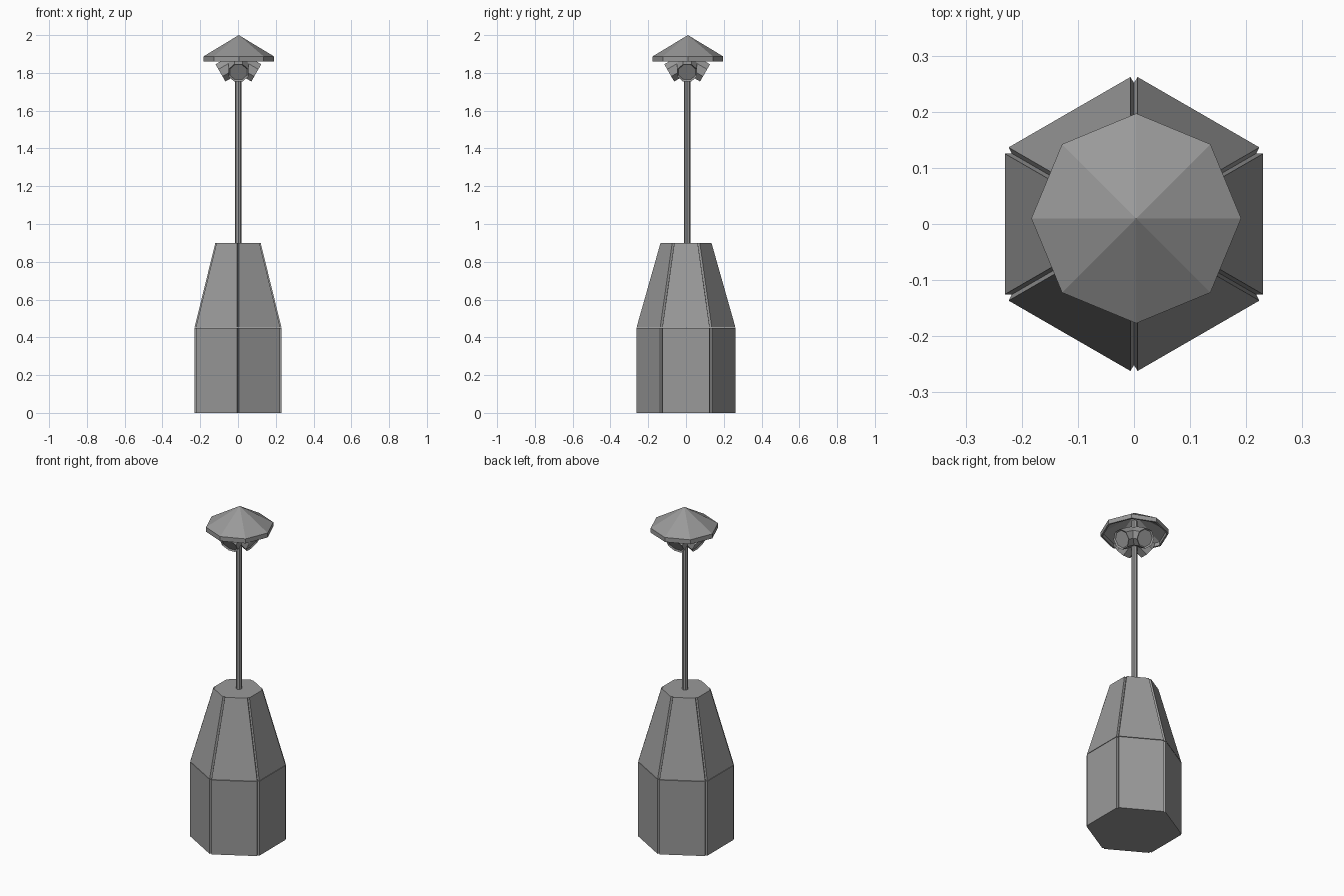
import bpy, bmesh, math
from mathutils import Matrix, Vector

if "Cube" in bpy.data.objects:
    bpy.data.objects.remove(bpy.data.objects["Cube"])

# Dark grey metal
metal = bpy.data.materials.new("dark_metal")
metal.diffuse_color = (0.32, 0.32, 0.32, 1)
metal.use_nodes = True
metal.node_tree.nodes["Principled BSDF"].inputs["Base Color"].default_value = metal.diffuse_color


def make_object(name, bm):
    bmesh.ops.recalc_face_normals(bm, faces=bm.faces)
    mesh = bpy.data.meshes.new(name)
    bm.to_mesh(mesh)
    bm.free()
    mesh.materials.append(metal)
    obj = bpy.data.objects.new(name, mesh)
    bpy.context.collection.objects.link(obj)
    return obj


def cylinder(name, radius, depth, sides, matrix, recess=0):
    bm = bmesh.new()
    bmesh.ops.create_cone(bm, cap_ends=True, segments=sides, radius1=radius,
                          radius2=radius, depth=depth)
    if recess:
        face = max(bm.faces, key=lambda f: f.calc_center_median().z)
        bmesh.ops.inset_region(bm, faces=[face], thickness=recess)
        bmesh.ops.translate(bm, verts=face.verts, vec=(0, 0, -recess))
    bm.transform(matrix)
    return make_object(name, bm)


def bridge(bm, a, b):
    n = len(a)
    for i in range(n):
        bm.faces.new((a[i], a[(i + 1) % n], b[(i + 1) % n], b[i]))


def grooved_ring(bm, apothem, z, gap=0.0075, depth=0.014):
    # hexagon with a narrow notch in each corner
    corner = apothem / math.cos(math.pi / 6)
    verts = []
    for i in range(6):
        a = math.radians(30 + 60 * i)
        p = Vector((math.cos(a), math.sin(a), 0)) * corner
        t = Vector((-math.sin(a), math.cos(a), 0))
        inward = -p.normalized()
        side = inward * gap * 0.5
        for q in (p + side - t * gap * 0.866, p + inward * depth,
                  p + side + t * gap * 0.866):
            verts.append(bm.verts.new((q.x, q.y, z)))
    return verts


# Hexagonal base: straight lower half, tapered upper half, thin seam between
for name, r0, z0, r1, z1 in (("lower_pedestal", 0.23, 0, 0.23, 0.449),
                             ("upper_pedestal", 0.23, 0.452, 0.12, 0.9)):
    bm = bmesh.new()
    low, high = grooved_ring(bm, r0, z0), grooved_ring(bm, r1, z1)
    bridge(bm, low, high)
    bm.faces.new(low)
    bm.faces.new(high)
    make_object(name, bm)

# Pole
cylinder("pole", 0.017, 1.06, 8, Matrix.Translation((0.002, 0.006, 1.42)))

# Hollow eight-sided canopy
CX, CY = 0.004, 0.01
bm = bmesh.new()


def octagon(r, z):
    return [bm.verts.new((CX + r * math.cos(i * math.pi / 4),
                          CY + r * math.sin(i * math.pi / 4), z)) for i in range(8)]


rim = [octagon(r, z) for r, z in ((0.187, 1.887), (0.187, 1.86),
                                  (0.177, 1.86), (0.177, 1.882))]
for a, b in zip(rim, rim[1:]):
    bridge(bm, a, b)
for ring, z in ((rim[0], 2.0), (rim[3], 1.988)):
    apex = bm.verts.new((CX, CY, z))
    for i in range(8):
        bm.faces.new((ring[i], ring[(i + 1) % 8], apex))
make_object("canopy", bm)

# Four lamps tilted outward and down, each with a recessed lens
for i in range(4):
    m = (Matrix.Translation((0.002, 0.006, 1.8))
         @ Matrix.Rotation(i * math.pi / 2, 4, 'Z')
         @ Matrix.Translation((0.055, 0, 0.023))
         @ Matrix.Rotation(math.radians(120), 4, 'Y')
         @ Matrix.Rotation(math.pi / 8, 4, 'Z'))
    cylinder(f"lamp_{i + 1}", 0.057, 0.092, 8, m, recess=0.008)
